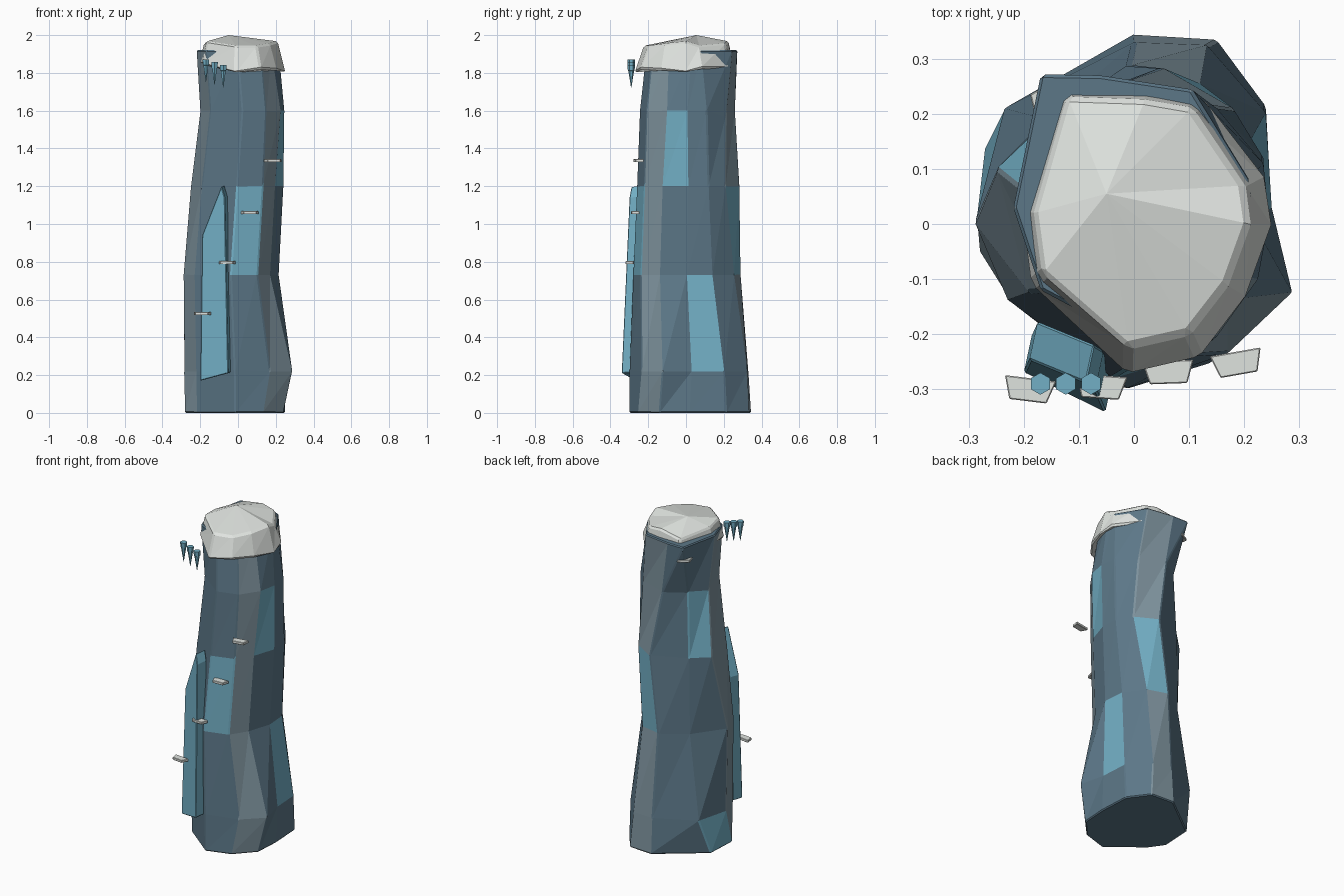
import bpy, bmesh, math
from mathutils import Vector, Matrix

cube = bpy.data.objects.get("Cube")
if cube:
    bpy.data.objects.remove(cube)


def material(name, color):
    m = bpy.data.materials.new(name)
    m.use_nodes = True
    m.diffuse_color = (*color, 1)
    m.node_tree.nodes["Principled BSDF"].inputs["Base Color"].default_value = (*color, 1)
    return m


rock = material("slate rock", (0.107, 0.185, 0.245))
vein = material("pale stone", (0.215, 0.3, 0.35))
ice = material("ice blue", (0.17, 0.43, 0.56))
snow = material("snow", (0.74, 0.77, 0.74))


def finish(name, bm, mats, bevel=0.0):
    bmesh.ops.recalc_face_normals(bm, faces=bm.faces[:])
    mesh = bpy.data.meshes.new(name)
    bm.to_mesh(mesh)
    bm.free()
    for m in mats:
        mesh.materials.append(m)
    obj = bpy.data.objects.new(name, mesh)
    bpy.context.collection.objects.link(obj)
    if bevel:
        mod = obj.modifiers.new("worn edges", "BEVEL")
        mod.width = bevel
        mod.segments = 1
        mod.limit_method = "ANGLE"
        mod.angle_limit = math.radians(35)
    return obj


def add_ring(bm, points):
    return [bm.verts.new(p) for p in points]


def bridge(bm, low, high, pick=lambda col: 0):
    n = len(low)
    for i in range(n):
        j = (i + 1) % n
        # split twisted quads into two flat facets
        for tri in ((low[i], low[j], high[j]), (low[i], high[j], high[i])):
            bm.faces.new(tri).material_index = pick(i)


def prism(bm, outline, offset):
    low = add_ring(bm, outline)
    high = add_ring(bm, [Vector(p) + Vector(offset) for p in outline])
    bm.faces.new(low)
    bm.faces.new(high)
    for i in range(len(low)):
        j = (i + 1) % len(low)
        bm.faces.new((low[i], low[j], high[j], high[i]))


# Pillar: one outline fitted to the extent of each level
outline = [(0.1, -0.24), (0.165, -0.14), (0.21, 0), (0.2, 0.17), (0.1, 0.28),
           (-0.03, 0.28), (-0.24, 0.19), (-0.29, 0), (-0.23, -0.14), (-0.04, -0.28)]
# height, min x, max x, min y, max y
levels = [(0, -0.28, 0.25, -0.3, 0.34), (0.22, -0.285, 0.25, -0.3, 0.325),
          (0.73, -0.29, 0.215, -0.28, 0.29), (1.2, -0.25, 0.24, -0.26, 0.285),
          (1.6, -0.2, 0.245, -0.245, 0.26), (1.92, -0.22, 0.215, -0.21, 0.27)]
# chipped or bulging corners that leave the outline, per level
corners = [
    {1: (0.24, -0.14), 4: (0.15, 0.335), 5: (0, 0.345), 6: (-0.27, 0.14), 7: (-0.28, -0.05)},
    {0: (0.17, -0.235), 1: (0.287, -0.124), 2: (0.25, 0.03), 5: (0, 0.33), 6: (-0.235, 0.21)},
    {3: (0.205, 0.14), 4: (0.12, 0.255), 5: (-0.01, 0.29), 6: (-0.16, 0.19)},
    {3: (0.235, 0.12), 4: (0.18, 0.21), 5: (0.05, 0.285), 6: (-0.155, 0.19), 7: (-0.25, 0.1)},
    {1: (0.225, -0.1), 3: (0.235, 0.11), 4: (0.145, 0.215), 5: (-0.02, 0.26),
     6: (-0.14, 0.18), 7: (-0.2, 0.06)},
    {3: (0.207, 0.08), 4: (0.105, 0.245), 5: (-0.06, 0.27), 6: (-0.17, 0.272),
     8: (-0.17, -0.12)},
]
ice_cells = {(2, 9), (3, 1), (1, 2), (2, 4), (3, 6), (0, 6)}
vein_columns = (0, 4, 7)

bm = bmesh.new()
rings = []
for (z, x0, x1, y0, y1), moved in zip(levels, corners):
    pts = []
    for i, (x, y) in enumerate(outline):
        fitted = (x0 + (x + 0.29) / 0.5 * (x1 - x0), y0 + (y + 0.28) / 0.56 * (y1 - y0))
        pts.append((*moved.get(i, fitted), z))
    rings.append(add_ring(bm, pts))
for k in range(len(rings) - 1):
    bridge(bm, rings[k], rings[k + 1],
           lambda c, k=k: 2 if (k, c) in ice_cells else int(c in vein_columns))
bm.faces.new(rings[0])
bm.faces.new(rings[-1])
finish("rock_pillar", bm, [rock, vein, ice], 0.006)

# Snow cap: sloping brim, shoulder and low peak
shoulder = [(0.1, -0.2), (0.17, -0.11), (0.21, 0), (0.2, 0.07), (0.105, 0.21),
            (0.02, 0.225), (-0.12, 0.23), (-0.18, 0.02), (-0.165, -0.09), (-0.01, -0.225)]
brim_heights = [1.82, 1.815, 1.8, 1.825, 1.825, 1.83, 1.84, 1.85, 1.845, 1.8]
bm = bmesh.new()
brim = add_ring(bm, [(x * (1.2 if x > 0 else 1.14), y * (1.22 if y < 0 or i == 3 else 1.1), z)
                     for i, ((x, y), z) in enumerate(zip(shoulder, brim_heights))])
top = add_ring(bm, [(x, y, 1.955 + 0.012 * (i % 3 - 1)) for i, (x, y) in enumerate(shoulder)])
bridge(bm, brim, top)
peak = bm.verts.new((-0.05, 0.055, 2.0))
for i in range(len(top)):
    bm.faces.new((top[i], top[(i + 1) % len(top)], peak))
bm.faces.new(brim)
finish("snow_cap", bm, [snow], 0.01)

# Ice shard leaning on the front
shard = [(-0.2, 0.17), (-0.052, 0.21), (-0.07, 1.14), (-0.088, 1.2), (-0.19, 0.94)]
bm = bmesh.new()
prism(bm, [(x, -0.268 - 0.5 * (x + 0.2) + 0.035 * (z - 0.2), z) for x, z in shard],
      (0.015, 0.07, 0.005))
finish("ice_shard", bm, [ice], 0.004)

# Snowy ledges climbing around the pillar
ledge = [(-0.047, 0.02), (0.047, 0.02), (0.034, -0.022), (-0.034, -0.022)]
spots = [(-0.19, -0.3, 0.525, -7), (-0.06, -0.295, 0.795, -4),
         (0.062, -0.268, 1.06, 2), (0.187, -0.252, 1.335, 10),
         (-0.148, 0.233, 1.825, 210)]
for n, (x, y, z, turn) in enumerate(spots):
    bm = bmesh.new()
    prism(bm, [(u, v, -0.008) for u, v in ledge], (0, 0, 0.016))
    bm.transform(Matrix.Translation((x, y, z)) @ Matrix.Rotation(math.radians(turn), 4, "Z"))
    finish(f"snow_ledge_{n + 1}", bm, [snow], 0.002)

# Icicles: short six-sided collar above a spike
for n in range(3):
    bm = bmesh.new()
    center = Vector((-0.17 + 0.046 * n, -0.29, 1.872 - 0.015 * n))
    loops = []
    for radius, drop in ((0.02, 0), (0.018, 0.03), (0.015, 0.032), (0.001, 0.12)):
        loops.append(add_ring(bm, [center + Vector((radius * math.sin(a * math.pi / 3),
                                                    radius * math.cos(a * math.pi / 3), -drop))
                                   for a in range(6)]))
    for a, b in zip(loops, loops[1:]):
        bridge(bm, a, b)
    bm.faces.new(loops[0])
    bm.faces.new(loops[-1])
    finish(f"icicle_{n + 1}", bm, [ice])
